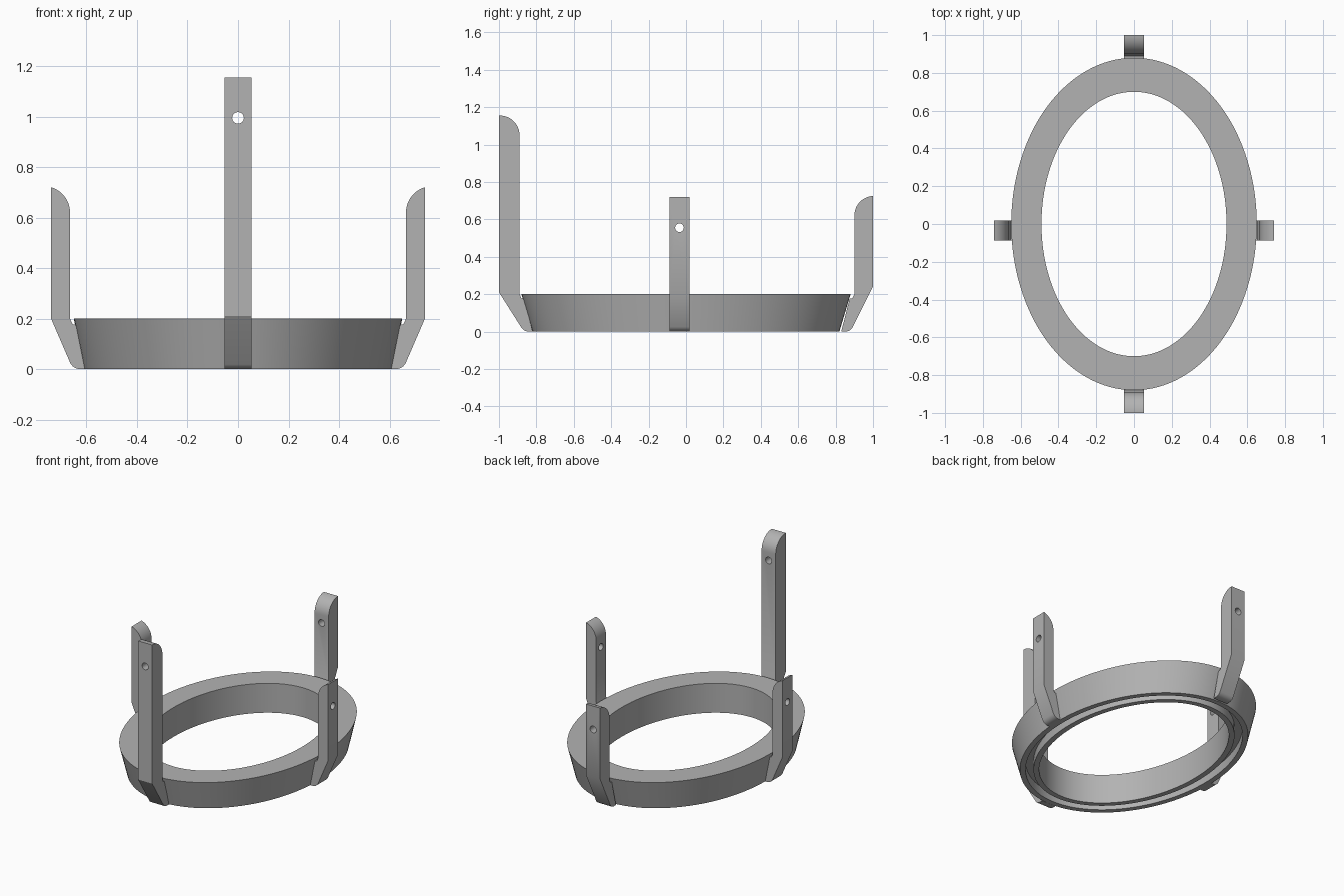
import bpy
import bmesh
import math
from mathutils import Matrix, Vector

cube = bpy.data.objects.get("Cube")
if cube:
    bpy.data.objects.remove(cube, do_unlink=True)

# Single grey material
grey = bpy.data.materials.new("plain grey")
grey.use_nodes = True
GREY = (0.45, 0.45, 0.45, 1.0)
grey.diffuse_color = GREY
grey.node_tree.nodes["Principled BSDF"].inputs["Base Color"].default_value = GREY


def add_object(name, bm):
    bmesh.ops.recalc_face_normals(bm, faces=bm.faces[:])
    mesh = bpy.data.meshes.new(name)
    bm.to_mesh(mesh)
    bm.free()
    mesh.materials.append(grey)
    obj = bpy.data.objects.new(name, mesh)
    bpy.context.collection.objects.link(obj)
    return obj


def smooth(obj):
    bpy.ops.object.select_all(action="DESELECT")
    obj.select_set(True)
    bpy.context.view_layer.objects.active = obj
    bpy.ops.object.shade_smooth_by_angle(angle=math.radians(30))


# Oval ring: a closed section swept round an ellipse, grooved underneath
def build_ring(segments=128):
    # half width in x, half length in y, height
    section = [
        (0.49, 0.70, 0.0), (0.49, 0.70, 0.2),
        (0.65, 0.88, 0.2), (0.61, 0.82, 0.0),
        (0.575, 0.785, 0.0), (0.575, 0.785, 0.06),
        (0.525, 0.735, 0.06), (0.525, 0.735, 0.0),
    ]
    bm = bmesh.new()
    loops = []
    for a, b, z in section:
        angles = [math.tau * i / segments for i in range(segments)]
        loops.append([bm.verts.new((a * math.cos(t), b * math.sin(t), z)) for t in angles])
    for k, loop in enumerate(loops):
        other = loops[(k + 1) % len(loops)]
        for i in range(segments):
            j = (i + 1) % segments
            bm.faces.new((loop[i], loop[j], other[j], other[i]))
    return add_object("oval_ring", bm)


def arc(cx, cz, r, start, end, steps):
    pts = []
    for i in range(steps + 1):
        t = start + (end - start) * i / steps
        pts.append((cx + r * math.cos(t), cz + r * math.sin(t)))
    return pts


# Upright arm: side profile (outward, up) extruded across its width and drilled
def build_arm(name, turn, inner, outer, top, bend, foot, hole_z, shift=0.0):
    r = 0.105
    cx = inner + r
    end = math.acos(max(-1, min(1, (outer - cx) / r)))
    profile = [(foot - 0.01, 0.0), (inner - 0.025, 0.175), (inner - 0.01, 0.178), (inner, 0.2)]
    profile += arc(cx, top - r, r, math.pi, end, 12)
    profile += [(outer, bend)]
    # rounded heel under the slanted foot
    slope = math.atan2(bend - 0.03, outer - foot - 0.045)
    profile += arc(foot + 0.012, 0.045, 0.045, slope - math.pi / 2, -math.pi / 2, 6)

    half = 0.053
    place = Matrix.Rotation(turn, 4, "Z")
    place.translation = Vector((0, shift, 0))
    bm = bmesh.new()
    face = bm.faces.new([bm.verts.new((u, -half, z)) for u, z in profile])
    new = bmesh.ops.extrude_face_region(bm, geom=[face])["geom"]
    verts = [v for v in new if isinstance(v, bmesh.types.BMVert)]
    bmesh.ops.translate(bm, verts=verts, vec=(0, 2 * half, 0))
    bm.transform(place)
    arm = add_object(name, bm)

    # drill the pin hole
    bm = bmesh.new()
    spot = Matrix.Translation(((inner + outer) / 2, 0, hole_z))
    bmesh.ops.create_cone(bm, cap_ends=True, segments=24, radius1=0.023, radius2=0.023,
                          depth=0.4, matrix=place @ spot @ Matrix.Rotation(math.pi / 2, 4, "Y"))
    cutter = add_object("hole_cutter", bm)
    cutter.hide_render = True
    mod = arm.modifiers.new("hole", "BOOLEAN")
    mod.operation = "DIFFERENCE"
    mod.solver = "EXACT"
    mod.object = cutter
    graph = bpy.context.evaluated_depsgraph_get()
    mesh = bpy.data.meshes.new_from_object(arm.evaluated_get(graph))
    arm.modifiers.clear()
    arm.data = mesh
    bpy.data.objects.remove(cutter, do_unlink=True)
    smooth(arm)
    return arm


smooth(build_ring())
build_arm("front_arm", -math.pi / 2, 0.89, 1.0, 1.155, 0.21, 0.83, 0.995)
build_arm("back_arm", math.pi / 2, 0.90, 1.0, 0.725, 0.24, 0.84, 0.565)
for name, turn in (("left_arm", 0.0), ("right_arm", math.pi)):
    build_arm(name, turn, 0.665, 0.74, 0.725, 0.20, 0.612, 0.555, shift=-0.035)
